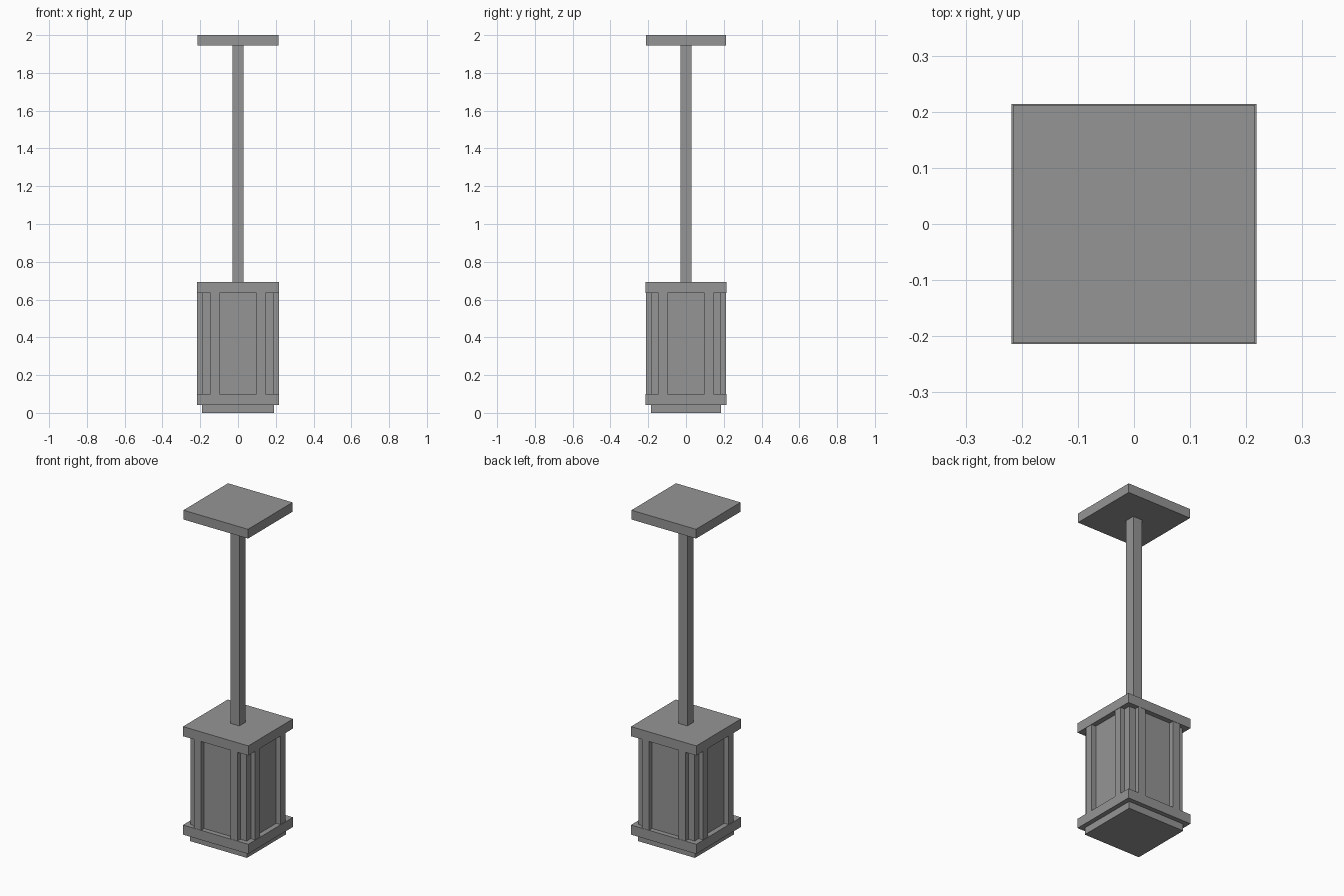
import bpy

cube = bpy.data.objects.get("Cube")
if cube:
    bpy.data.objects.remove(cube, do_unlink=True)

GREY = (0.3, 0.3, 0.3, 1.0)
metal = bpy.data.materials.new("grey_metal")
metal.use_nodes = True
metal.diffuse_color = GREY
metal.node_tree.nodes["Principled BSDF"].inputs["Base Color"].default_value = GREY


def box(name, x, y, z):
    """Box from (low, high) ranges on each axis."""
    bpy.ops.mesh.primitive_cube_add(size=1, location=[sum(r) / 2 for r in (x, y, z)])
    ob = bpy.context.object
    ob.name = name
    ob.scale = [r[1] - r[0] for r in (x, y, z)]
    bpy.ops.object.transform_apply(location=False, rotation=False, scale=True)
    ob.data.materials.append(metal)
    return ob


def centred(name, half_x, half_y, low, high):
    return box(name, (-half_x, half_x), (-half_y, half_y), (low, high))


BODY = (0.10, 0.636)
CORE_X, CORE_Y = 0.187, 0.184
STRIP_X, STRIP_Y = 0.216, 0.212
INNER, OUTER = 0.097, 0.145

# Ceiling mount and stem
centred("ceiling_plate", 0.2155, 0.2125, 1.944, 2.0)
centred("hanging_stem", 0.03, 0.03, 0.694, 1.944)

# Lantern body with its rims
centred("lantern_cap", 0.218, 0.2135, BODY[1], 0.694)
centred("lantern_core", CORE_X, CORE_Y, *BODY)
centred("lantern_base_rim", 0.218, 0.2135, 0.042, BODY[0])
centred("bottom_plate", 0.19, 0.186, 0.0, 0.042)


def span(sign, low, high):
    return tuple(sorted((sign * low, sign * high)))


# Raised upright strips, two on each face
for side, s in (("left", 1), ("right", -1)):
    for end, e in (("back", 1), ("front", -1)):
        box(f"{end}_strip_{side}", span(s, INNER, OUTER), span(e, CORE_Y, STRIP_Y), BODY)
        box(f"{side}_strip_{end}", span(s, CORE_X, STRIP_X), span(e, INNER, OUTER), BODY)
